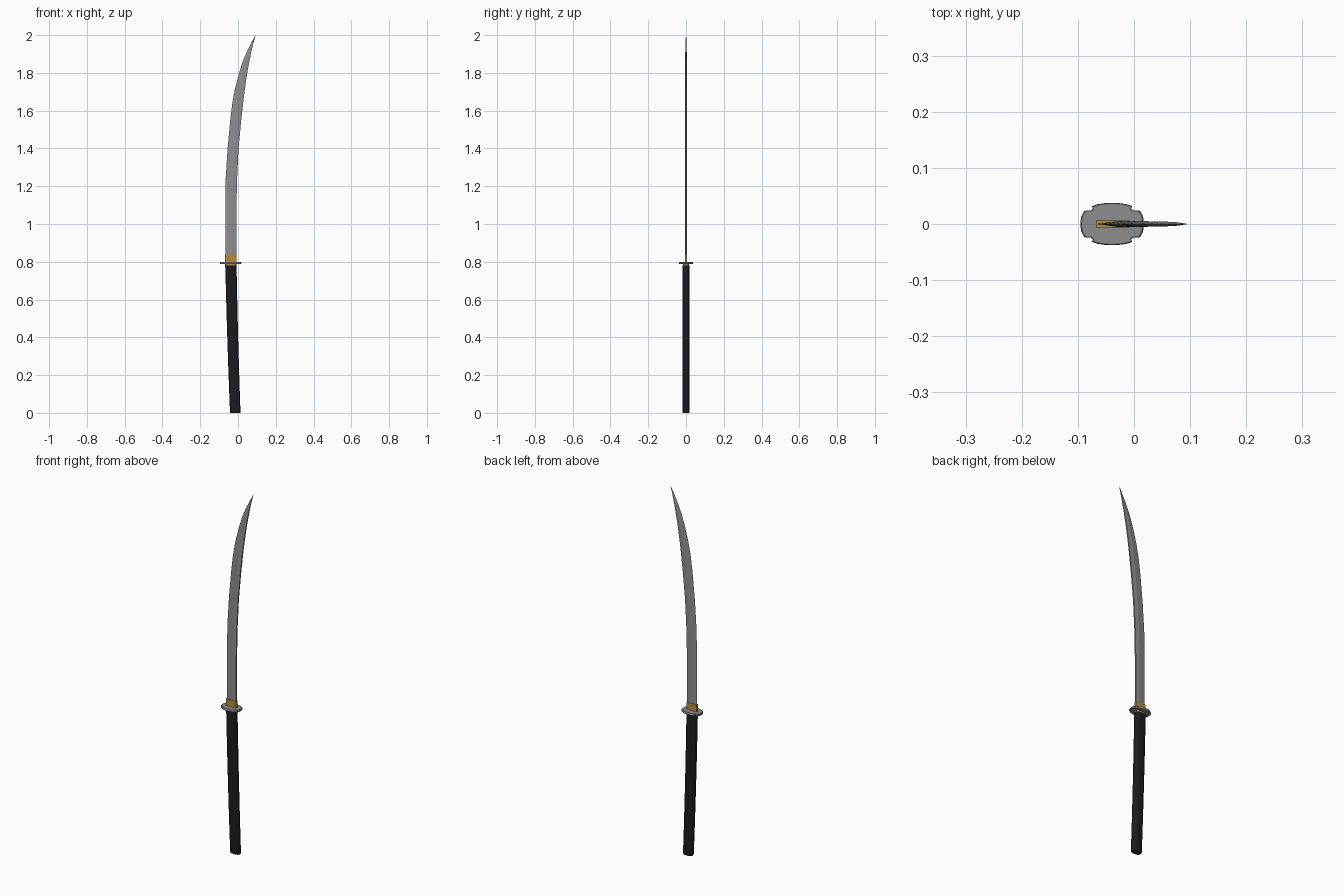
import bpy, bmesh, math

if "Cube" in bpy.data.objects:
    bpy.data.objects.remove(bpy.data.objects["Cube"])


def material(name, rgb):
    m = bpy.data.materials.new(name)
    m.diffuse_color = (*rgb, 1)
    m.use_nodes = True
    m.node_tree.nodes["Principled BSDF"].inputs["Base Color"].default_value = m.diffuse_color
    return m


steel = material("steel grey", (0.27, 0.27, 0.27))
black = material("black wrap", (0.012, 0.012, 0.012))
gold = material("gold", (0.45, 0.26, 0.05))


def loft(name, rings, mat, smooth=None):
    """Skin a list of equal-length closed rings and cap both ends."""
    bm = bmesh.new()
    rows = [[bm.verts.new(p) for p in ring] for ring in rings]
    n = len(rows[0])
    for a, b in zip(rows, rows[1:]):
        for i in range(n):
            j = (i + 1) % n
            bm.faces.new((a[i], a[j], b[j], b[i]))
    bm.faces.new(rows[0][::-1])
    bm.faces.new(rows[-1])
    bmesh.ops.remove_doubles(bm, verts=bm.verts, dist=1e-5)
    bmesh.ops.recalc_face_normals(bm, faces=bm.faces)
    me = bpy.data.meshes.new(name)
    bm.to_mesh(me)
    bm.free()
    me.materials.append(mat)
    ob = bpy.data.objects.new(name, me)
    bpy.context.collection.objects.link(ob)
    if smooth:
        bpy.ops.object.select_all(action='DESELECT')
        ob.select_set(True)
        bpy.context.view_layer.objects.active = ob
        bpy.ops.object.shade_smooth_by_angle(angle=math.radians(smooth))
    return ob


# Blade: z, cutting edge x, spine x, half thickness
stations = [(0.80, -0.066, -0.009, 0.005), (1.05, -0.067, -0.009, 0.005),
            (1.24, -0.065, -0.005, 0.005), (1.40, -0.055, 0.003, 0.005),
            (1.55, -0.041, 0.017, 0.005), (1.64, -0.030, 0.027, 0.005),
            (1.72, -0.015, 0.037, 0.005), (1.80, 0.006, 0.049, 0.0048),
            (1.86, 0.025, 0.060, 0.0045), (1.91, 0.046, 0.070, 0.004),
            (1.96, 0.071, 0.082, 0.003), (2.00, 0.0925, 0.0935, 0.0005)]


def blade_ring(z, edge, spine, t):
    ridge = edge + 0.62 * (spine - edge)
    return [(edge, 0, z), (ridge, -t, z), (spine, -0.75 * t, z),
            (spine, 0.75 * t, z), (ridge, t, z)]


loft("blade", [blade_ring(*s) for s in stations], steel)

# Gold blade collar, running through the guard into the grip
loft("blade_collar", [[(-0.068, -0.0065, z), (-0.008, -0.0065, z),
                       (-0.008, 0.0065, z), (-0.068, 0.0065, z)]
                      for z in (0.77, 0.838)], gold)

# Guard: four-lobed plate, one quarter outline mirrored twice
quarter = [(0.0565, 0.004), (0.055, 0.014), (0.050, 0.023), (0.044, 0.0245),
           (0.038, 0.024), (0.034, 0.027), (0.036, 0.032), (0.027, 0.035),
           (0.014, 0.037), (0.004, 0.0378)]
half = quarter + [(-x, y) for x, y in quarter[::-1]]
outline = half + [(x, -y) for x, y in half[::-1]]
loft("guard", [[(-0.039 + x * s, y * s, z) for x, y in outline]
               for z, s in ((0.788, 0.96), (0.791, 1), (0.797, 1), (0.80, 0.96))],
     steel, 30)


# Grip: rounded oval section along a gentle bend
def grip_ring(z, scale=1.0):
    u = z / 0.78
    cx = -0.0145 - 0.030 * u + 0.007 * u * u
    hx, hy = (0.028 + 0.002 * u) * scale, 0.0175 * scale
    ring = []
    for i in range(20):
        a = 2 * math.pi * (i + 0.5) / 20
        c, s = math.cos(a), math.sin(a)
        ring.append((cx + hx * math.copysign(abs(c) ** 0.7, c),
                     hy * math.copysign(abs(s) ** 0.7, s), z))
    return ring


loft("grip", [grip_ring(0, 0.95), grip_ring(0.004)]
     + [grip_ring(0.78 * i / 6) for i in range(1, 7)], black, 35)

# Gold spacer between grip and guard
loft("grip_spacer", [grip_ring(0.778, 0.9), grip_ring(0.789, 0.9)], gold, 35)
